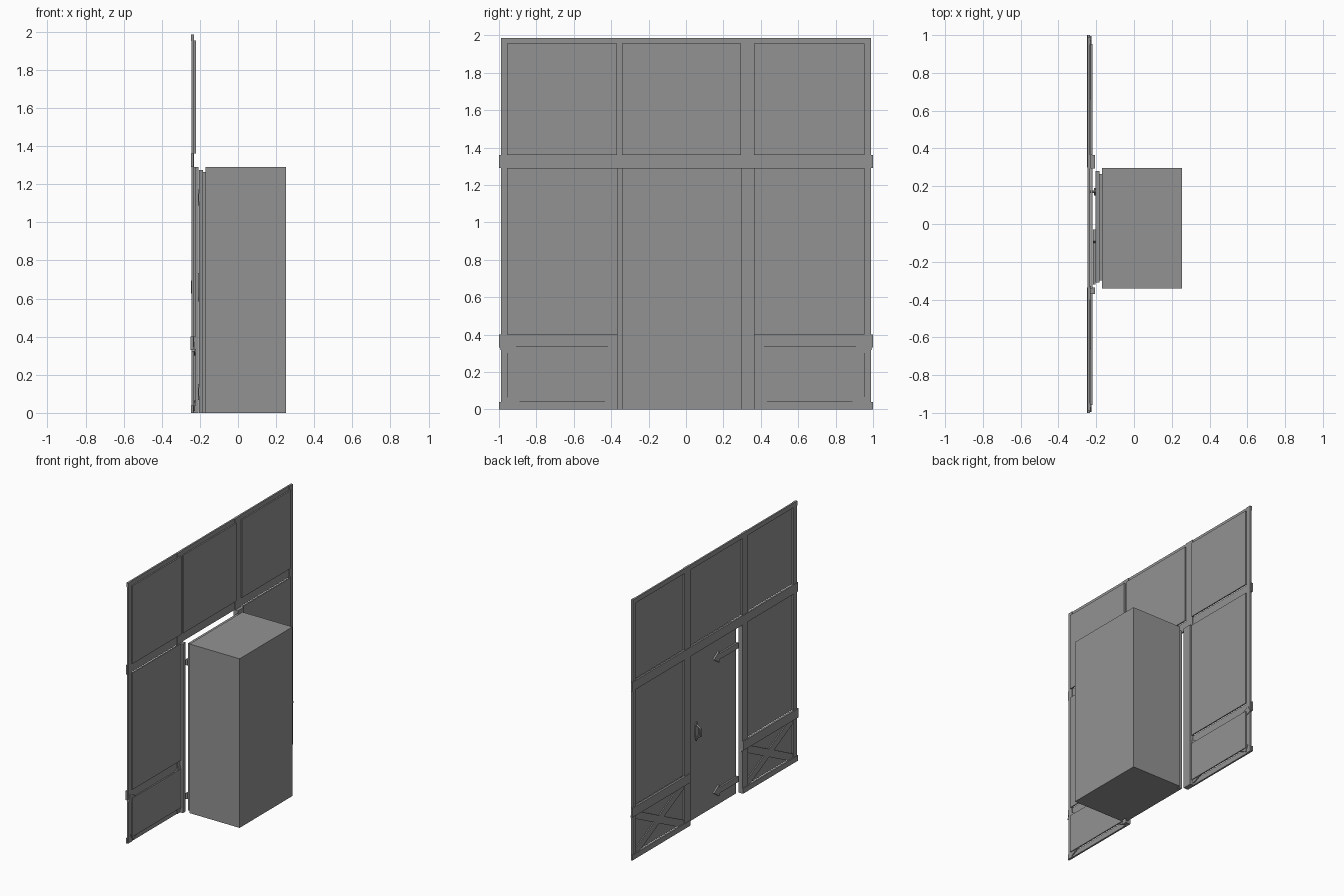
import bpy
import bmesh
import math
from mathutils import Vector

cube = bpy.data.objects.get("Cube")
if cube:
    bpy.data.objects.remove(cube, do_unlink=True)

grey = bpy.data.materials.new("plain_grey")
grey.use_nodes = True
COLOUR = (0.29, 0.29, 0.29, 1)
grey.diffuse_color = COLOUR
grey.node_tree.nodes["Principled BSDF"].inputs["Base Color"].default_value = COLOUR


def finish(name, bm):
    bmesh.ops.recalc_face_normals(bm, faces=bm.faces)
    mesh = bpy.data.meshes.new(name)
    bm.to_mesh(mesh)
    bm.free()
    mesh.materials.append(grey)
    obj = bpy.data.objects.new(name, mesh)
    bpy.context.collection.objects.link(obj)
    return obj


def box(name, xs, ys, zs):
    """Box from its lower and upper bounds on each axis."""
    bm = bmesh.new()
    bmesh.ops.create_cube(bm, size=1)
    for v in bm.verts:
        v.co = Vector(r[0] if c < 0 else r[1] for c, r in zip(v.co, (xs, ys, zs)))
    return finish(name, bm)


def plate(name, xs, outline):
    """Outline in y and z, extruded along x."""
    bm = bmesh.new()
    face = bm.faces.new([bm.verts.new((xs[0], y, z)) for y, z in outline])
    new = bmesh.ops.extrude_face_region(bm, geom=[face])["geom"]
    verts = [g for g in new if isinstance(g, bmesh.types.BMVert)]
    bmesh.ops.translate(bm, verts=verts, vec=(xs[1] - xs[0], 0, 0))
    return finish(name, bm)


BEAM = (-0.247, -0.234)
POST = (-0.244, -0.230)
BRACE = (-0.238, -0.226)
PANEL = (-0.230, -0.220)

# Wall panels, with the doorway left open in the lower middle
columns = {"right": (-0.957, -0.369), "middle": (-0.342, 0.294), "left": (0.364, 0.954)}
rows = {"lower": (0.04, 0.335), "centre": (0.40, 1.29), "upper": (1.36, 1.955)}
for col, ys in columns.items():
    for row, zs in rows.items():
        if col != "middle" or row == "upper":
            box(f"{row}_{col}_panel", PANEL, ys, zs)

# Upright posts
posts = {"right_end": (-0.99, -0.95), "right_door": (-0.40, -0.335),
         "left_door": (0.294, 0.365), "left_end": (0.95, 0.99)}
for name, ys in posts.items():
    box(name + "_post", POST, ys, (0, 1.985))

# Full-width beams
box("top_beam", BEAM, (-0.99, 0.99), (1.95, 1.985))
box("middle_beam", BEAM, (-1, 1), (1.29, 1.36))

# Low beams and crossed braces on both sides of the door
for side, s in (("left", 1), ("right", -1)):
    inner = 0.30 if s > 0 else 0.335
    span = sorted((s * inner, s))
    box(side + "_rail", (-0.25, -0.234), span, (0.33, 0.40))
    box(side + "_bottom_beam", BEAM, span, (0, 0.04))
    for kind, slope in (("rising", 1), ("falling", -1)):
        centre = Vector((s * 0.662 + slope * 0.013, 0.19))
        along = Vector((0.308, slope * 0.155))
        across = Vector((-along.y, along.x)).normalized() * 0.027
        plate(f"{side}_{kind}_brace", BRACE,
              [centre + a * along + b * across
               for a, b in ((-1, -1), (1, -1), (1, 1), (-1, 1))])

# Door jambs behind the posts
for name, ys in (("left", (0.294, 0.365)), ("right", (-0.37, -0.335))):
    box(name + "_jamb", (-0.230, -0.207), ys, (0, 1.29))

# Door leaf, its stepped backing and the deep box behind
box("door", (-0.204, -0.183), (-0.31, 0.28), (0, 1.275))
box("door_backing", (-0.183, -0.17), (-0.30, 0.265), (0, 1.265))
box("room_box", (-0.17, 0.253), (-0.342, 0.296), (0, 1.29))

# Spear-ended strap hinges
for name, z in (("upper", 1.13), ("lower", 0.11)):
    top = [(-0.32, 0.022), (-0.10, 0.022), (-0.09, 0.042), (-0.03, 0)]
    outline = top + [(y, -h) for y, h in reversed(top[:-1])]
    plate(name + "_hinge", (-0.217, -0.204), [(y, z + h) for y, h in outline])

# Door handle: a pointed back plate and a bowed grip
plate("handle_plate", (-0.211, -0.204),
      [(0.17 + 0.02 * math.sin(t * math.pi / 4), 0.66 + 0.075 * math.cos(t * math.pi / 4))
       for t in range(8)])
curve = bpy.data.curves.new("handle_grip", "CURVE")
curve.dimensions = "3D"
curve.bevel_depth = 0.007
curve.bevel_resolution = 1
curve.use_fill_caps = True
path = [(-0.207, 0.61), (-0.241, 0.63), (-0.241, 0.69), (-0.207, 0.71)]
spline = curve.splines.new("POLY")
spline.points.add(len(path) - 1)
for p, (x, z) in zip(spline.points, path):
    p.co = (x, 0.17, z, 1)
curve.materials.append(grey)
bpy.context.collection.objects.link(bpy.data.objects.new("handle_grip", curve))
